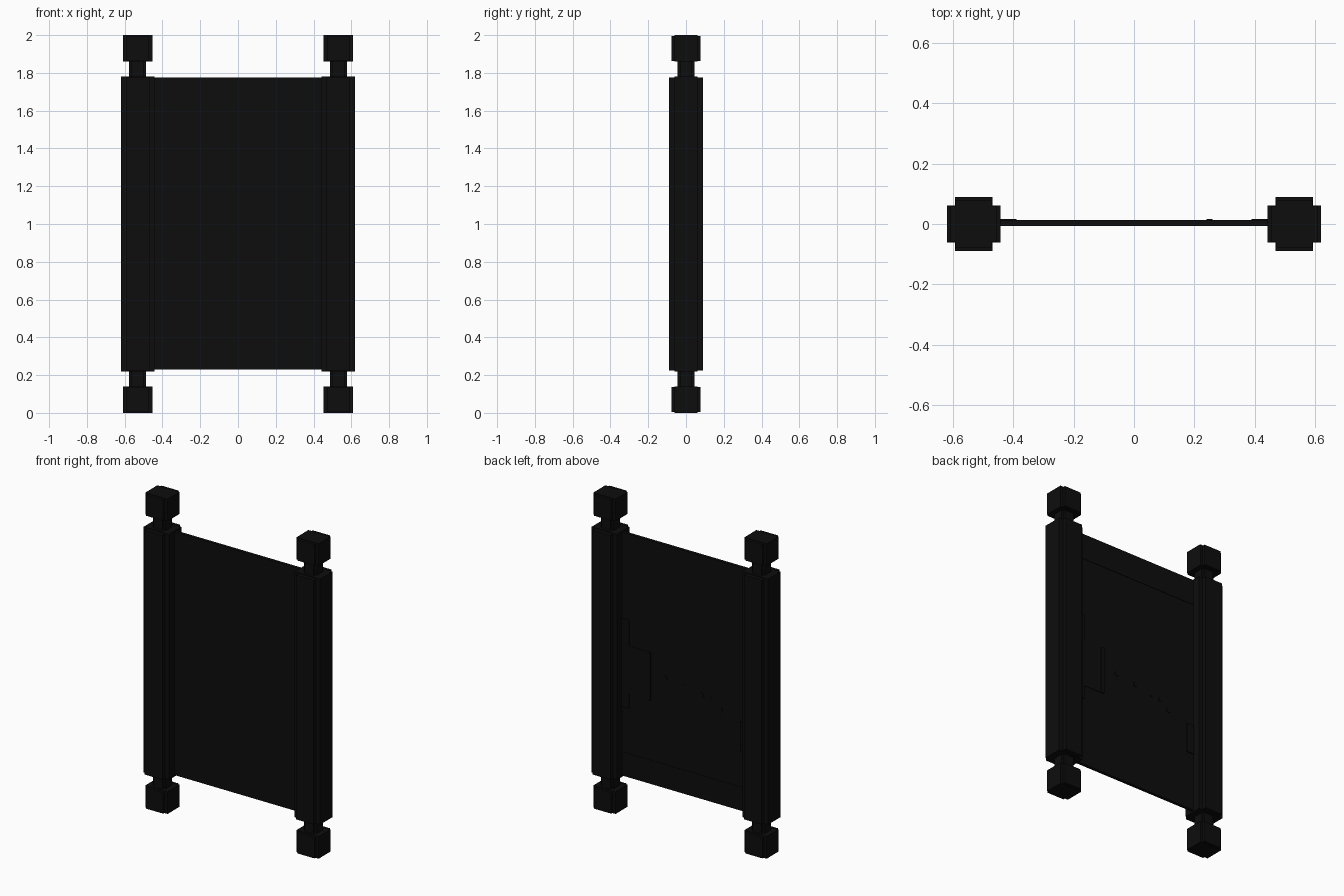
import bpy
import bmesh
from mathutils import Matrix, Vector

cube = bpy.data.objects.get("Cube")
if cube:
    bpy.data.objects.remove(cube, do_unlink=True)

# One near-black colour for the whole model
ink = bpy.data.materials.new("near black")
ink.use_nodes = True
ink.diffuse_color = (0.004, 0.004, 0.004, 1)
ink.node_tree.nodes["Principled BSDF"].inputs["Base Color"].default_value = ink.diffuse_color


def add_box(bm, low, high):
    low, high = Vector(low), Vector(high)
    place = Matrix.Translation((low + high) / 2) @ Matrix.Diagonal((high - low).to_4d())
    bmesh.ops.create_cube(bm, size=1, matrix=place)


def make_part(name, boxes):
    mesh = bpy.data.meshes.new(name)
    bm = bmesh.new()
    for low, high in boxes:
        add_box(bm, low, high)
    bm.to_mesh(mesh)
    bm.free()
    mesh.materials.append(ink)
    obj = bpy.data.objects.new(name, mesh)
    bpy.context.collection.objects.link(obj)
    return obj


def cross_bar(name, x, z0, z1, long, short, inset=0.004):
    """Two crossed blocks, giving a stepped round section."""
    make_part(name, [
        ((x - long, -short, z0), (x + long, short, z1)),
        ((x - short, -long, z0 + inset), (x + short, long, z1 - inset)),
    ])


# Rollers with necks and end knobs
ROLLER_X = 0.531
for side, x in (("left", ROLLER_X), ("right", -ROLLER_X)):
    cross_bar(side + "_roller", x, 0.22, 1.78, 0.089, 0.062)
    cross_bar(side + "_spindle", x, 0.07, 1.93, 0.045, 0.032)
    cross_bar(side + "_bottom_knob", x, 0, 0.14, 0.078, 0.06)
    cross_bar(side + "_top_knob", x, 1.86, 2, 0.078, 0.06)

# Sheet stretched between the rollers
BACK = 0.010
make_part("sheet", [((-0.46, -0.007, 0.23), (0.46, BACK, 1.775))])


def relief(name, x0, x1, z0, z1, height):
    make_part(name, [((x0, 0, z0), (x1, BACK + height, z1))])


# Raised bands across the back of the sheet
relief("top_band", -0.46, 0.46, 1.61, 1.775, 0.003)
relief("bottom_band", -0.46, 0.46, 0.23, 0.38, 0.003)

# Raised drawing on the back
relief("left_panel", 0.24, 0.46, 0.76, 1.065, 0.003)
relief("left_panel_edge", 0.24, 0.26, 0.76, 1.065, 0.007)
relief("left_strip", 0.39, 0.46, 0.67, 1.23, 0.007)
relief("right_strip", -0.46, -0.39, 0.605, 0.795, 0.007)

# Dotted trail joining the two sides
trail = [(0.14, 0.93), (0, 0.91), (-0.12, 0.89), (-0.19, 0.88), (-0.25, 0.83)]
for i, (x, z) in enumerate(trail):
    relief(f"trail_dot_{i + 1}", x - 0.012, x + 0.012, z - 0.012, z + 0.012, 0.003)
